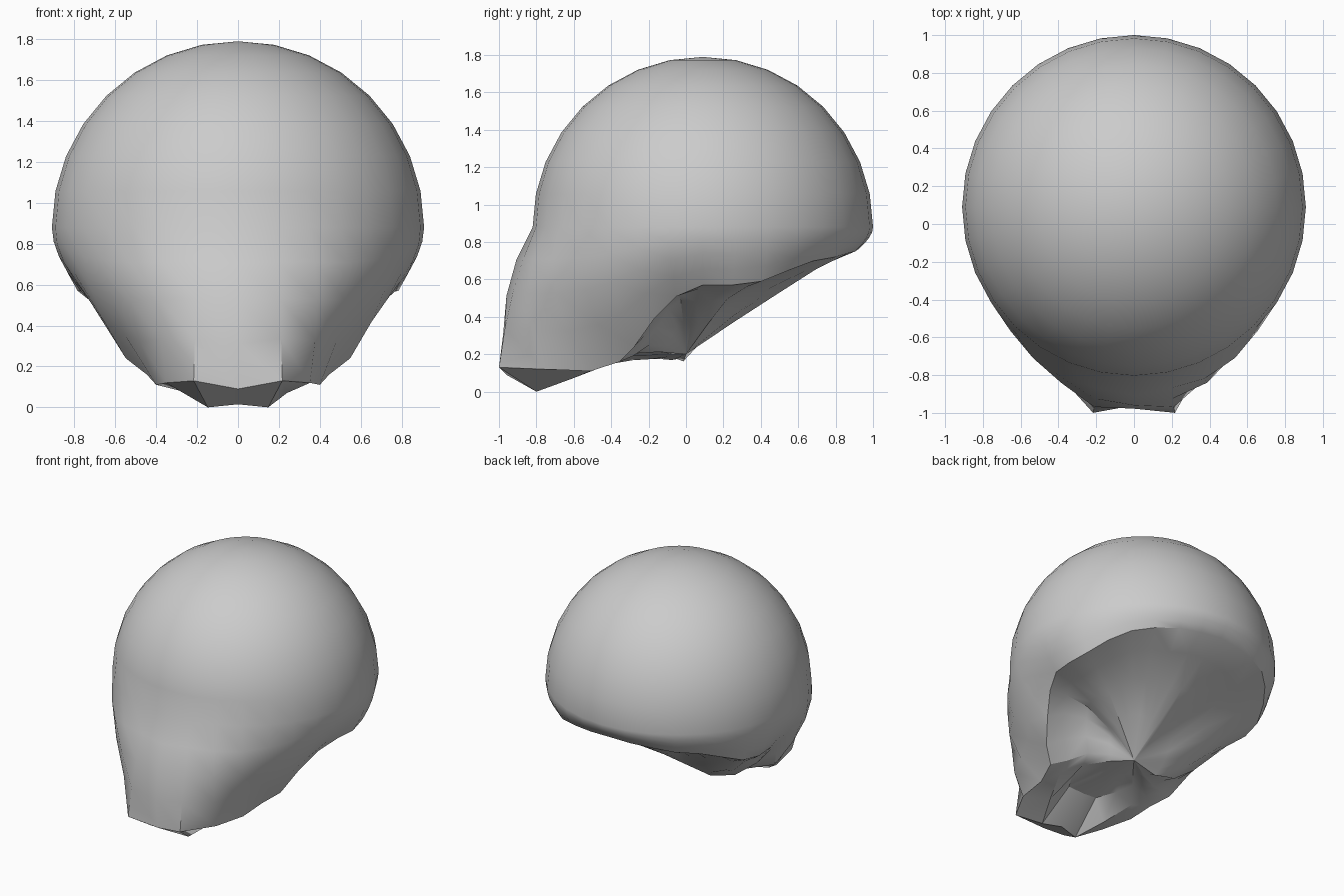
import bpy, bmesh, math, random

cube = bpy.data.objects.get("Cube")
if cube:
    bpy.data.objects.remove(cube, do_unlink=True)
random.seed(4)

SEG = 32
R, CY, CZ = 0.91, 0.09, 0.88
POLE = (0.0, 0.0, 0.2)

# Half outline from front (0) to back (16): rim radius, rim height, bulge radius
RIM_R = [1.05, 1.111, .92, .72, .63, .66, .68, .72, .77, .80, .82, .83, .84, .85, .84, .83, .83]
RIM_Z = [.09, .13, .12, .11, .16, .24, .39, .51, .57, .57, .59, .65, .70, .72, .74, .75, .76]
BULGE = [1.12, 1.06, 1.10, 1.08, 1.0, .95, .93, .92, .91, .91, .91, .91, .91, .91, .91, .91, .91]
# Underside at each step: hollowed on the left, filled out on the right
HOLLOW_LEFT = [.03, .03, .05, .06, .06, .12, .13, .11, .08, .08, .08, .09, .09, .07, .05, .04, .04]
HOLLOW_RIGHT = [.03, .03, .05, .05, .0, -.04, -.10, -.15, -.12, -.07, -.02, .02, .05, .06, .05, .04, .04]


def half(i):
    return i if i <= SEG // 2 else SEG - i


def polar(i, r, z):
    a = 2 * math.pi * i / SEG
    return (r * math.sin(a), CY - r * math.cos(a), z)


def lower_wall(i, s):
    # quadratic curve from the equator down to the rim
    k = half(i)
    zc = CZ - 0.43 * (CZ - RIM_Z[k])
    a, b, c = (1 - s) ** 2, 2 * s * (1 - s), s * s
    return polar(i, a * R + b * BULGE[k] + c * RIM_R[k], a * CZ + b * zc + c * RIM_Z[k])


def underside(i, s):
    # from the rim inward to the low centre point
    k = half(i)
    hollow = HOLLOW_LEFT[k] if i <= SEG // 2 else HOLLOW_RIGHT[k]
    p = polar(i, RIM_R[k], RIM_Z[k])
    x, y, z = (p[j] * (1 - s) + POLE[j] * s for j in range(3))
    z += hollow * math.sin(math.pi * s) + random.uniform(-.015, .015) * (k > 2)
    if s < .25 and k < 3:
        x *= .85
        z = (0.015, 0.0, 0.07)[k]      # chin
    return (x, y, z)


# Rings from the crown to the centre of the underside
rings = []
for n in range(1, 9):
    a = math.pi * n / 16
    rings.append([polar(i, R * math.sin(a), CZ + R * math.cos(a)) for i in range(SEG)])
for s in (.25, .5, .75, 1):
    rings.append([lower_wall(i, s) for i in range(SEG)])
for s in (.2, .45, .72):
    rings.append([underside(i, s) for i in range(SEG)])

bm = bmesh.new()
vr = [[bm.verts.new(p) for p in ring] for ring in rings]
crown = bm.verts.new((0, CY, CZ + R))
pole = bm.verts.new(POLE)
for i in range(SEG):
    j = (i + 1) % SEG
    bm.faces.new((crown, vr[0][i], vr[0][j]))
    bm.faces.new((pole, vr[-1][j], vr[-1][i]))
    for a, b in zip(vr, vr[1:]):
        bm.faces.new((a[i], b[i], b[j], a[j]))
bmesh.ops.recalc_face_normals(bm, faces=bm.faces)

mesh = bpy.data.meshes.new("head")
bm.to_mesh(mesh)
bm.free()
head = bpy.data.objects.new("head", mesh)
bpy.context.collection.objects.link(head)

# Plain grey
grey = bpy.data.materials.new("light_grey")
grey.use_nodes = True
grey.diffuse_color = (.6, .6, .6, 1)
bsdf = next(n for n in grey.node_tree.nodes if n.type == 'BSDF_PRINCIPLED')
bsdf.inputs["Base Color"].default_value = (.6, .6, .6, 1)
mesh.materials.append(grey)

# Smooth shading with sharp folds
bpy.ops.object.select_all(action='DESELECT')
head.select_set(True)
bpy.context.view_layer.objects.active = head
bpy.ops.object.shade_smooth_by_angle(angle=math.radians(30))
